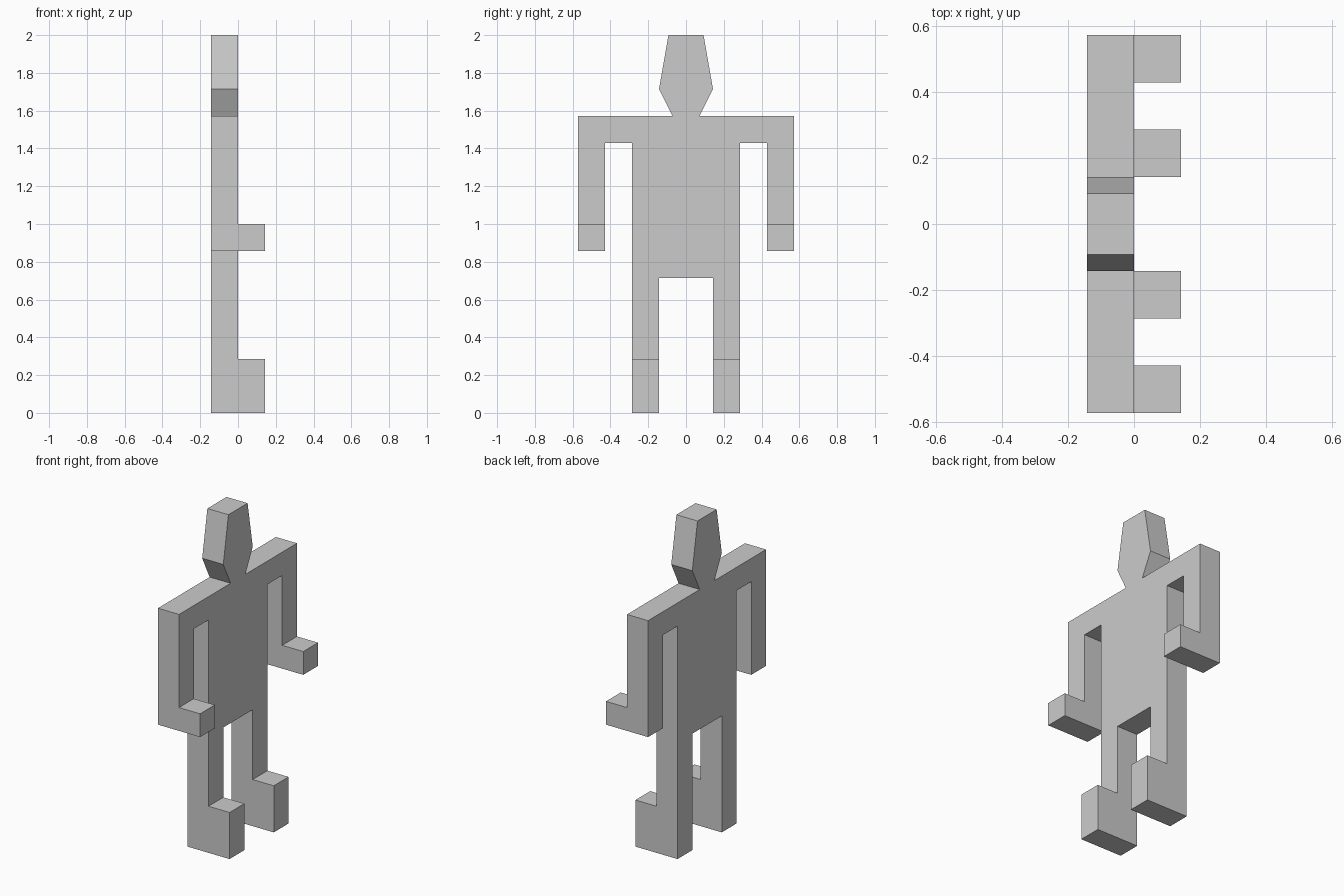
import bpy, bmesh

if "Cube" in bpy.data.objects:
    bpy.data.objects.remove(bpy.data.objects["Cube"])

U = 1 / 7  # block module: the figure is 14 modules tall


def prism(name, pts, place, lo, hi, joints, mirror=False):
    """Extrude a profile from lo to hi, leaving the joint edges open."""
    bm = bmesh.new()
    a = [bm.verts.new(place(u * U, v * U, lo * U)) for u, v in pts]
    b = [bm.verts.new(place(u * U, v * U, hi * U)) for u, v in pts]
    bm.faces.new(a)
    bm.faces.new(b[::-1])
    n = len(pts)
    for i in range(n):
        if i not in joints:
            j = (i + 1) % n
            bm.faces.new((a[j], a[i], b[i], b[j]))
    bmesh.ops.recalc_face_normals(bm, faces=bm.faces)
    mesh = bpy.data.meshes.new(name)
    bm.to_mesh(mesh)
    bm.free()
    obj = bpy.data.objects.new(name, mesh)
    bpy.context.collection.objects.link(obj)
    if mirror:
        mod = obj.modifiers.new("other_side", 'MIRROR')
        mod.use_axis = (False, True, False)
    return obj


def symmetric(half):
    return half + [(-y, z) for y, z in reversed(half)]


def front_profile(y, z, x):
    return (x, y, z)


def side_profile(x, z, y):
    return (x, y, z)


# Torso with shoulders, open where neck, arms and legs join
torso = symmetric([(0.5, 11), (4, 11), (4, 10), (3, 10), (2, 10), (2, 5), (1, 5)])
prism("torso", torso, front_profile, -1, 0, {2, 5, 7, 10, 13})

# Tapered head with narrow neck
head = symmetric([(0.65, 14), (1, 12), (0.5, 11)])
prism("head", head, front_profile, -1, 0, {2})

# L-shaped arms with hands
arm = [(-1, 10), (0, 10), (0, 7), (1, 7), (1, 6), (-1, 6)]
prism("arms", arm, side_profile, 3, 4, {0}, mirror=True)

# L-shaped legs with feet
leg = [(-1, 5), (0, 5), (0, 2), (1, 2), (1, 0), (-1, 0)]
prism("legs", leg, side_profile, 1, 2, {0}, mirror=True)
